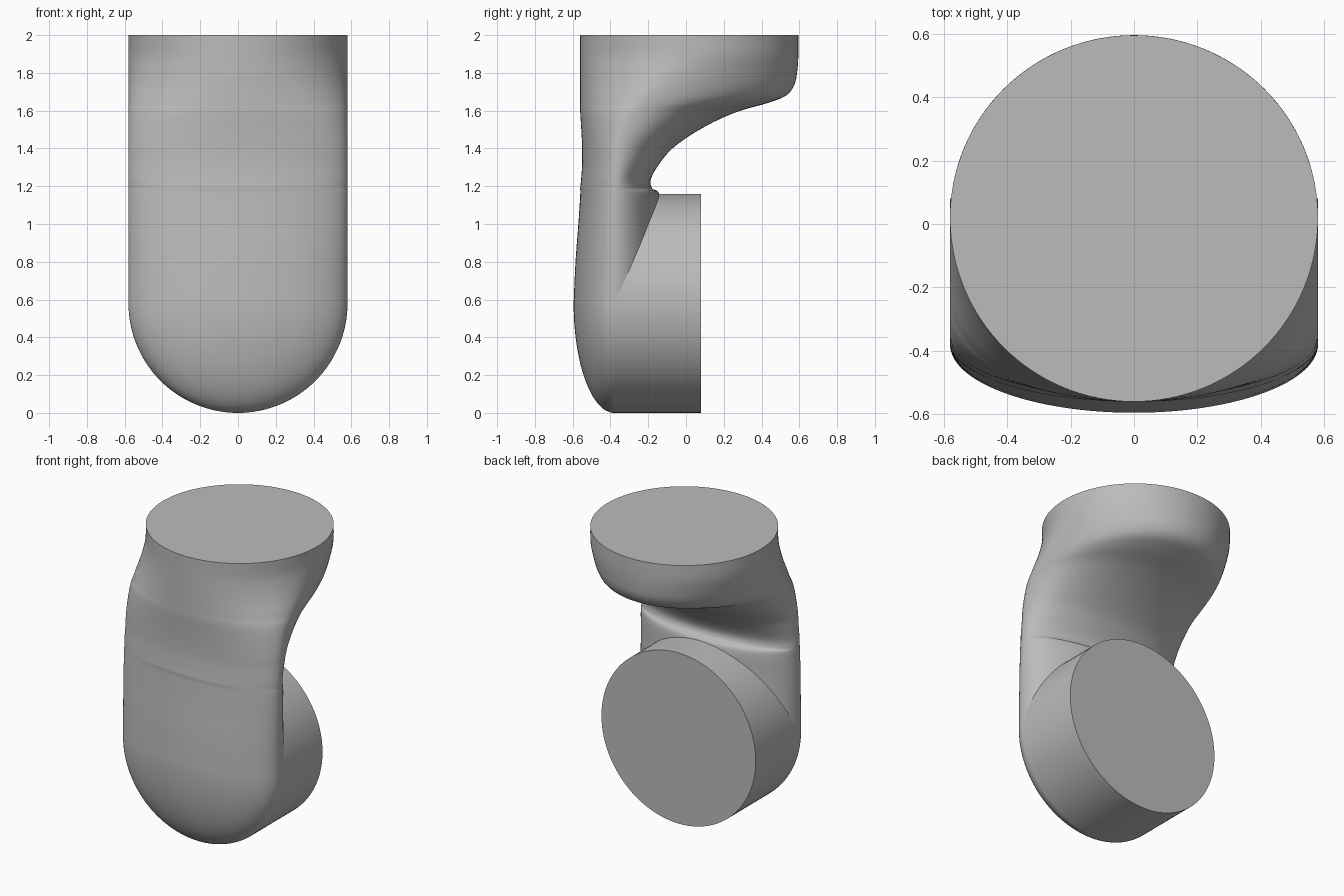
import bpy
import bmesh
import math
from mathutils import Vector

SEGMENTS = 128
RADIUS = 0.58

default_cube = bpy.data.objects.get("Cube")
if default_cube:
    bpy.data.objects.remove(default_cube, do_unlink=True)

grey = bpy.data.materials.new("plain grey")
grey.use_nodes = True
grey.diffuse_color = (0.5, 0.5, 0.5, 1)
grey.node_tree.nodes["Principled BSDF"].inputs["Base Color"].default_value = (0.5, 0.5, 0.5, 1)


def catmull_rom(a, b, c, d, t):
    """Smooth point between rows b and c."""
    return (2 * b + (c - a) * t + (2 * a - 5 * b + 4 * c - d) * t ** 2
            + (3 * b - a - 3 * c + d) * t ** 3) / 2


def smooth_rows(rows, steps):
    rows = [Vector(row) for row in rows]
    padded = [rows[0]] + rows + [rows[-1]]
    result = []
    for quad in zip(padded, padded[1:], padded[2:], padded[3:]):
        result += [catmull_rom(*quad, step / steps) for step in range(steps)]
    return result + [rows[-1]]


def section(z, middle, front, back, half_width):
    """Horizontal outline made of two half ellipses sharing one width."""
    points = []
    for i in range(SEGMENTS):
        angle = math.tau * i / SEGMENTS
        reach = back - middle if math.sin(angle) > 0 else middle - front
        points.append((half_width * math.cos(angle), middle + reach * math.sin(angle), z))
    return points


def loft(name, rings):
    """Skin closed rings of equal length and close both ends."""
    bm = bmesh.new()
    loops = [[bm.verts.new(p) for p in ring] for ring in rings]
    for low, high in zip(loops, loops[1:]):
        for i in range(SEGMENTS):
            j = (i + 1) % SEGMENTS
            bm.faces.new((low[i], low[j], high[j], high[i]))
    bm.faces.new(loops[0])
    bm.faces.new(loops[-1])
    bmesh.ops.recalc_face_normals(bm, faces=bm.faces)
    mesh = bpy.data.meshes.new(name)
    bm.to_mesh(mesh)
    bm.free()
    mesh.materials.append(grey)
    obj = bpy.data.objects.new(name, mesh)
    bpy.context.collection.objects.link(obj)
    bpy.ops.object.select_all(action="DESELECT")
    obj.select_set(True)
    bpy.context.view_layer.objects.active = obj
    bpy.ops.object.shade_smooth_by_angle(angle=math.radians(50))
    return obj


# Bent housing: height, widest line, front edge, back edge
profile = [
    (2, .02, -.56, .595),
    (1.9, .015, -.56, .595),
    (1.82, -.04, -.56, .59),
    (1.74, -.12, -.56, .575),
    (1.68, -.19, -.56, .53),
    (1.64, -.23, -.56, .43),
    (1.59, -.28, -.56, .26),
    (1.51, -.32, -.555, .09),
    (1.41, -.35, -.55, -.06),
    (1.32, -.36, -.55, -.14),
    (1.24, -.37, -.555, -.185),
    (1.19, -.37, -.56, -.18),
    (1.155, -.375, -.56, -.14),
    (1, -.38, -.57, -.13),
    (.8, -.38, -.585, -.12),
    (.58, -.38, -.595, -.12),
]
rings = [section(*row, RADIUS) for row in smooth_rows(profile, 6)]

# Rounded lower end of the housing
height, middle, front, back = profile[-1]
CAP_STEPS = 32
for step in range(1, CAP_STEPS):
    angle = math.pi / 2 * step / CAP_STEPS
    size = math.cos(angle)
    rings.append(section(height - RADIUS * math.sin(angle), middle,
                         middle + (front - middle) * size,
                         middle + (back - middle) * size, RADIUS * size))
loft("bent_housing", rings)

# Round flange pointing to the back
flange = [[(RADIUS * math.cos(math.tau * i / SEGMENTS), y,
            RADIUS + RADIUS * math.sin(math.tau * i / SEGMENTS))
           for i in range(SEGMENTS)] for y in (middle, .08)]
loft("rear_flange", flange)
